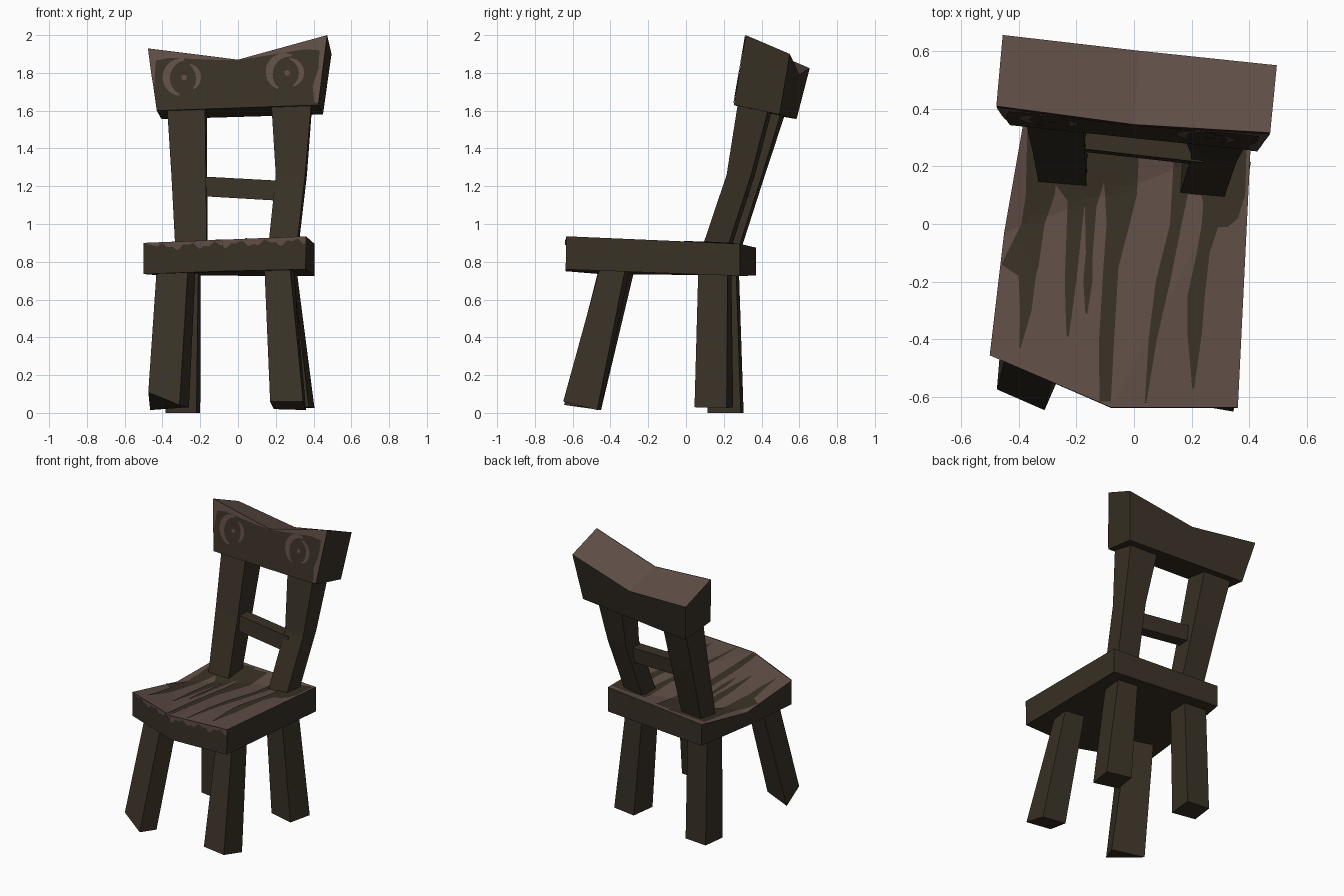
import bpy, math
from mathutils import Vector
from mathutils.bvhtree import BVHTree

if "Cube" in bpy.data.objects:
    bpy.data.objects.remove(bpy.data.objects["Cube"])


def material(name, rgb):
    m = bpy.data.materials.new(name)
    m.diffuse_color = (*rgb, 1)
    m.use_nodes = True
    m.node_tree.nodes["Principled BSDF"].inputs["Base Color"].default_value = m.diffuse_color
    return m


DARK = material("dark wood", (0.040, 0.030, 0.0185))
LIGHT = material("worn reddish wood", (0.115, 0.074, 0.061))


def make(name, verts, faces, mats):
    me = bpy.data.meshes.new(name)
    me.from_pydata([tuple(v) for v in verts], [], faces)
    for m in mats:
        me.materials.append(m)
    ob = bpy.data.objects.new(name, me)
    bpy.context.collection.objects.link(ob)
    return ob


def loft(name, rings, top_faces=None, mats=(DARK,)):
    """Join equal rings (counter-clockwise, low to high) and cap both ends."""
    n = len(rings[0])
    verts = [v for r in rings for v in r]
    faces = [tuple(reversed(range(n)))]
    for k in range(len(rings) - 1):
        for i in range(n):
            j = (i + 1) % n
            faces.append((k * n + i, k * n + j, (k + 1) * n + j, (k + 1) * n + i))
    last = (len(rings) - 1) * n
    faces += [tuple(last + i for i in f) for f in (top_faces or [range(n)])]
    return make(name, verts, faces, mats)


def level(points, z):
    return [(x, y, z) for x, y in points]


def ribbon(name, rows, mat):
    """Thin sheet from rows of points."""
    w = len(rows[0])
    verts = [p for r in rows for p in r]
    faces = [(a * w + b, a * w + b + 1, (a + 1) * w + b + 1, (a + 1) * w + b)
             for a in range(len(rows) - 1) for b in range(w - 1)]
    return make(name, verts, faces, (mat,))


# Seat: six-sided slab, low in the middle of its left edge
seat_top = [(-.5, -.455, .90), (-.08, -.635, .917), (.36, -.635, .935),
            (.405, .285, .895), (-.38, .37, .875), (-.45, -.03, .825)]
seat_low = [(-.5, -.455, .735), (-.08, -.637, .75), (.358, -.637, .76),
            (.405, .285, .725), (-.38, .37, .727), (-.45, -.03, .731)]
top_tris = [(0, 1, 5), (1, 2, 3), (1, 3, 5), (5, 3, 4)]
seat = loft("seat", [seat_low, seat_top], top_tris, (DARK, LIGHT))
for p in seat.data.polygons:
    if p.normal.z > 0.6:
        p.material_index = 1

# Legs: bottom ring, top ring
loft("front_left_leg", [
    [(-.475, -.573, .109), (-.31, -.645, .042), (-.26, -.53, .03), (-.465, -.45, .015)],
    level([(-.43, -.40), (-.265, -.46), (-.225, -.33), (-.39, -.27)], .77)])
loft("front_right_leg", [
    [(.17, -.62, .06), (.345, -.65, .06), (.36, -.47, .015), (.19, -.45, .02)],
    level([(.14, -.43), (.275, -.455), (.295, -.32), (.16, -.295)], .77)])
loft("back_right_leg", [
    [(.20, .085, .035), (.375, .045, .03), (.405, .215, .025), (.23, .25, .03)],
    level([(.15, .09), (.29, .065), (.31, .22), (.17, .24)], .76)])
loft("back_left_leg", [
    level([(-.385, .145), (-.22, .115), (-.2, .29), (-.365, .305)], 0),
    level([(-.37, .13), (-.21, .11), (-.198, .265), (-.36, .28)], .76)])

# Back posts
loft("left_post", [
    level([(-.33, .14), (-.165, .125), (-.16, .265), (-.32, .28)], .83),
    level([(-.352, .255), (-.17, .24), (-.163, .40), (-.34, .415)], 1.25),
    level([(-.378, .365), (-.175, .345), (-.165, .525), (-.365, .55)], 1.66)])
loft("right_post", [
    level([(.155, .09), (.305, .07), (.315, .205), (.165, .225)], .83),
    level([(.20, .235), (.355, .215), (.365, .345), (.21, .365)], 1.26),
    level([(.175, .30), (.39, .278), (.395, .45), (.185, .47)], 1.66)])

# Slat between the posts
loft("back_slat", [
    [(-.2, .253, 1.148), (.24, .203, 1.122), (.24, .285, 1.122), (-.2, .335, 1.148)],
    [(-.2, .263, 1.252), (.24, .213, 1.228), (.24, .295, 1.228), (-.2, .345, 1.252)]])


# Top rail: notched profile lofted from back to front
def on_rail(x, z, lift=0.0):
    return (x, .2975 - .111 * x + .185 * (z - 1.615) - lift, z)


rail_front = [on_rail(x, z) for x, z in
              [(-.43, 1.6), (.425, 1.63), (.472, 2.0), (0, 1.87), (-.477, 1.93)]]
rail_back = [(-.405, .585, 1.555), (.45, .495, 1.58), (.495, .55, 1.90),
             (.02, .60, 1.79), (-.455, .655, 1.825)]
rail = loft("top_rail", [rail_back, rail_front], None, (DARK, LIGHT))
for p in rail.data.polygons:
    if p.normal.z > 0.6:
        p.material_index = 1

# Dark stains running forward on the seat: (y, x, half width) along each stain
bvh = BVHTree.FromPolygons([Vector(v) for v in seat_top], top_tris)


def on_seat(x, y):
    hit = bvh.ray_cast(Vector((x, y, 3)), Vector((0, 0, -1)))[0]
    return (x, y, (hit.z if hit else .88) + .004)


stains = [
    [(.32, -.31, .06), (.1, -.325, .05), (0, -.35, .04), (-.14, -.395, .065),
     (-.18, -.37, .03), (-.3, -.375, .02), (-.43, -.395, .002)],
    [(.32, -.18, .09), (.16, -.19, .1), (.08, -.2, .03), (-.2, -.22, .02), (-.39, -.23, .004)],
    [(.16, -.15, .05), (.06, -.15, .02), (-.1, -.155, .012), (-.2, -.16, .016), (-.31, -.165, .003)],
    [(.3, -.05, .07), (.1, -.045, .055), (0, -.055, .04), (-.15, -.08, .026),
     (-.4, -.095, .026), (-.615, -.1, .02)],
    [(.26, .18, .04), (0, .145, .02), (-.2, .1, .025), (-.4, .065, .014), (-.62, .04, .003)],
    [(.26, .29, .09), (.07, .29, .05), (0, .265, .03), (-.1, .24, .022),
     (-.25, .215, .03), (-.38, .21, .025), (-.57, .205, .003)],
    [(.26, .355, .035), (.1, .345, .04), (.02, .32, .04), (-.01, .305, .02)],
]
for k, spine in enumerate(stains):
    rows = []
    for a, b in zip(spine, spine[1:]):
        steps = max(1, int((a[0] - b[0]) / .03))
        for s in range(steps):
            y, x, w = (a[i] + (b[i] - a[i]) * s / steps for i in range(3))
            rows.append([on_seat(x + w * t, y) for t in (-1, -.5, 0, .5, 1)])
    y, x, w = spine[-1]
    rows.append([on_seat(x + w * t, y) for t in (-1, -.5, 0, .5, 1)])
    ribbon(f"seat_stain_{k + 1}", rows, DARK)

# Worn wavy edge along the two front faces of the seat
for name, a, b in (("left", 0, 1), ("right", 1, 2)):
    p, q = Vector(seat_top[a]), Vector(seat_top[b])
    out = Vector((q.y - p.y, p.x - q.x, 0)).normalized() * .005
    rows = []
    for i in range(31):
        t = i / 30
        drop = .026 + .012 * math.sin(19 * t + a) + .008 * math.sin(47 * t)
        if name == "left":
            drop *= min(1, t * 4)
        top = p.lerp(q, t) + out
        rows.append([top - Vector((0, 0, drop)), top])
    ribbon(f"seat_worn_edge_{name}", rows, LIGHT)


# Worn border on the rail front: outer and inner outlines as (x, z)
borders = {
    "left": [((-.447, 1.72), (-.445, 1.72)), ((-.46, 1.8), (-.44, 1.79)),
             ((-.477, 1.93), (-.435, 1.865)), ((-.36, 1.915), (-.36, 1.88)),
             ((-.2, 1.895), (-.2, 1.872)), ((-.08, 1.88), (-.08, 1.868)), ((0, 1.87), (0, 1.868))],
    "right": [((.427, 1.645), (.405, 1.64)), ((.44, 1.745), (.395, 1.73)),
              ((.45, 1.83), (.425, 1.82)), ((.472, 2.0), (.432, 1.92)),
              ((.35, 1.966), (.35, 1.925)), ((.2, 1.925), (.2, 1.90)),
              ((.08, 1.892), (.08, 1.88)), ((0, 1.87), (0, 1.868))],
}
for side, pairs in borders.items():
    flip = 1 if side == "left" else -1
    ribbon(f"rail_worn_border_{side}",
           [[on_rail(x, z, .004) for x, z in pair[::flip]] for pair in pairs], LIGHT)


# Ringed knots on the rail front
def arc(name, cx, cz, r0, r1, start, end):
    rows = []
    for i in range(13):
        t = i / 12
        ang = math.radians(start + (end - start) * t)
        mid, half = (r0 + r1) / 2, (r1 - r0) / 2 * (.25 + .75 * math.sin(math.pi * t))
        rows.append([on_rail(cx + r * math.cos(ang), cz + r * math.sin(ang), .004)
                     for r in (mid + half, mid - half)])
    ribbon(name, rows, LIGHT)


for side, cx, cz, s in (("left", -.285, 1.775, 0), ("right", .26, 1.80, -15)):
    arc(f"knot_outer_ring_{side}", cx, cz, .075, .115, 90 + s, 255 + s)
    arc(f"knot_inner_ring_{side}", cx, cz, .062, .09, -50 + s, 65 - s)
    make(f"knot_centre_{side}",
         [on_rail(cx + .015 * math.cos(i * math.pi / 4),
                  cz + .015 * math.sin(i * math.pi / 4), .004) for i in range(8)],
         [tuple(range(8))], (LIGHT,))
